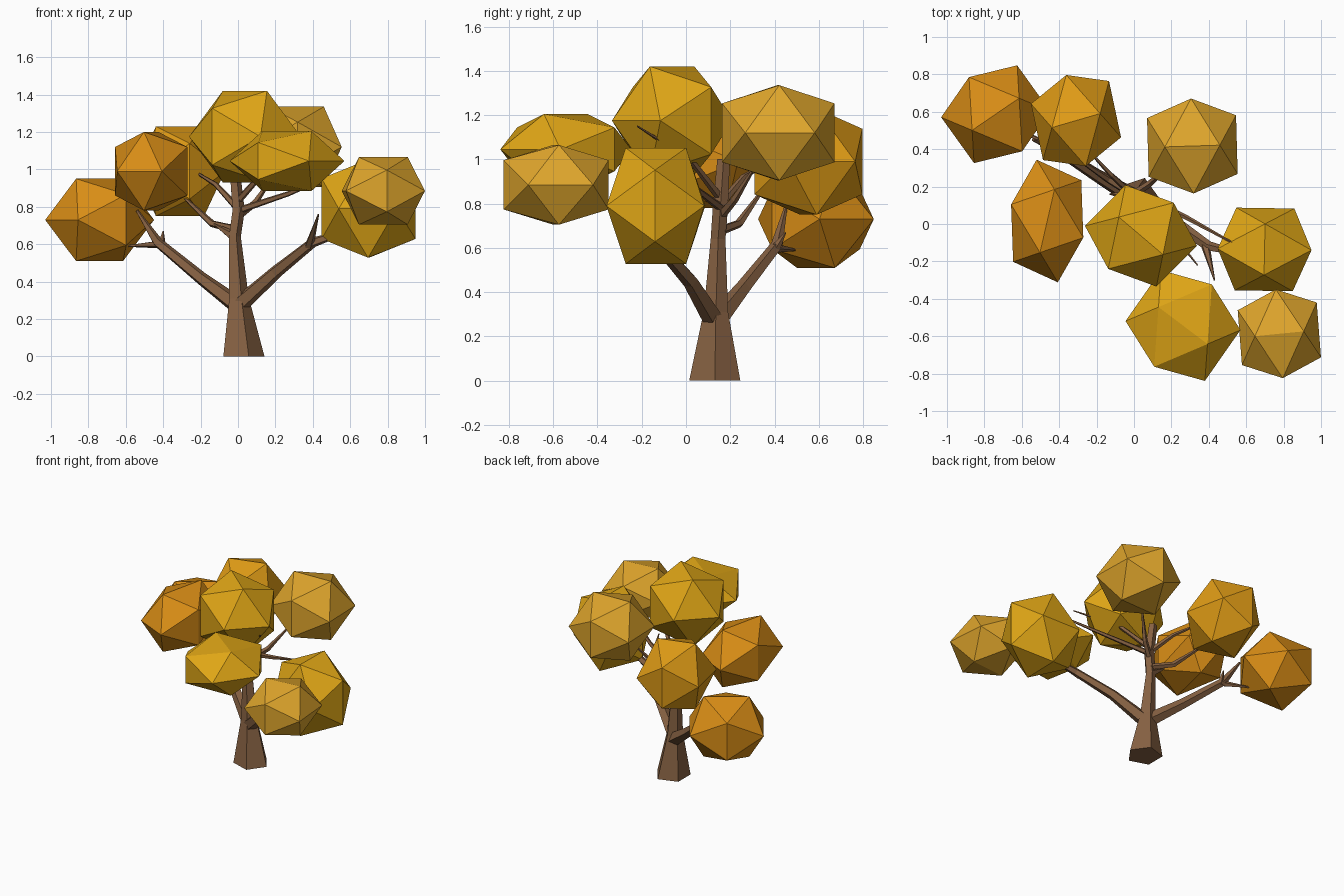
import bpy, bmesh
from math import sin, cos, pi, radians, sqrt
from mathutils import Vector, Matrix

if "Cube" in bpy.data.objects:
    bpy.data.objects.remove(bpy.data.objects["Cube"])


def material(name, rgb):
    m = bpy.data.materials.new(name)
    m.diffuse_color = (*rgb, 1)
    m.use_nodes = True
    m.node_tree.nodes["Principled BSDF"].inputs["Base Color"].default_value = m.diffuse_color
    return m


def finish(name, bm, mat):
    bmesh.ops.recalc_face_normals(bm, faces=bm.faces)
    me = bpy.data.meshes.new(name)
    bm.to_mesh(me)
    bm.free()
    me.materials.append(mat)
    ob = bpy.data.objects.new(name, me)
    bpy.context.collection.objects.link(ob)
    return ob


BARK = material("bark", (0.24, 0.12, 0.055))
ORANGE = material("orange_leaves", (0.70, 0.27, 0.008))
AMBER = material("amber_leaves", (0.74, 0.33, 0.008))
GOLD = material("gold_leaves", (0.74, 0.38, 0.008))
PALE = material("pale_leaves", (0.74, 0.38, 0.025))
PHI = (1 + sqrt(5)) / 2


def limb(name, path, sides=5):
    """Tapered tube through (x, y, z, radius) points; rings stay level on steep limbs."""
    bm = bmesh.new()
    pts = [Vector(p[:3]) for p in path]
    rings = []
    for i, p in enumerate(path):
        d = (pts[min(i + 1, len(pts) - 1)] - pts[max(i - 1, 0)]).normalized()
        rot = Vector((0, 0, 1)).rotation_difference(d).to_matrix()
        if p[2] == 0:
            rot = Matrix.Identity(3)
        rings.append([bm.verts.new(pts[i] + rot @ Vector(
            (p[3] * cos(2 * pi * k / sides), p[3] * sin(2 * pi * k / sides), 0)))
            for k in range(sides)])
    for a, b in zip(rings, rings[1:]):
        for k in range(sides):
            j = (k + 1) % sides
            bm.faces.new((a[k], a[j], b[j], b[k]))
    bm.faces.new(rings[0])
    bm.faces.new(rings[-1])
    finish(name, bm, BARK)


def clump(name, centre, half, angle, mat):
    """Icosahedron with a level top edge, turned about z, then stretched."""
    bm = bmesh.new()
    for a in (-1, 1):
        for b in (-1, 1):
            for v in ((a, 0, b * PHI), (0, a * PHI, b), (a * PHI, b, 0)):
                bm.verts.new(Vector(v) / PHI)
    bmesh.ops.convex_hull(bm, input=bm.verts)
    m = (Matrix.Translation(centre) @ Matrix.Diagonal((*half, 1))
         @ Matrix.Rotation(radians(angle), 4, 'Z'))
    bmesh.ops.transform(bm, matrix=m, verts=bm.verts)
    finish(name, bm, mat)


# Trunk and central leader
limb("trunk", [(0.02, 0.13, 0, 0.1215), (0, 0.135, 0.31, 0.058), (-0.02, 0.145, 0.64, 0.035),
               (0.0, 0.155, 0.78, 0.036), (-0.02, 0.17, 1.0, 0.03)])

# Main side branches
limb("left_branch", [(0.0, 0.14, 0.27, 0.05), (-0.2, 0.26, 0.42, 0.036),
                     (-0.43, 0.41, 0.61, 0.028), (-0.54, 0.45, 0.78, 0.008)])
limb("right_branch", [(0.0, 0.13, 0.27, 0.05), (0.2, 0.02, 0.45, 0.036),
                      (0.4, -0.12, 0.61, 0.028), (0.62, -0.17, 0.68, 0.01)])

# Twigs reaching into the foliage
twigs = [
    [(-0.41, 0.40, 0.59, 0.025), (-0.40, 0.45, 0.67, 0.003)],
    [(-0.42, 0.40, 0.60, 0.022), (-0.60, 0.50, 0.59, 0.004)],
    [(0.38, -0.11, 0.59, 0.025), (0.43, -0.30, 0.76, 0.004)],
    [(-0.02, 0.15, 0.64, 0.03), (-0.13, 0.16, 0.71, 0.004)],
    [(-0.01, 0.16, 0.68, 0.022), (-0.14, 0.24, 0.71, 0.02), (-0.32, 0.36, 0.88, 0.006)],
    [(0.0, 0.16, 0.75, 0.022), (0.09, 0.22, 0.82, 0.018), (0.20, 0.32, 0.98, 0.005)],
    [(0.0, 0.16, 0.78, 0.02), (0.27, 0.04, 0.87, 0.014), (0.58, -0.13, 1.0, 0.004)],
    [(-0.01, 0.16, 0.82, 0.02), (0.15, 0.02, 1.0, 0.014), (0.34, -0.22, 1.15, 0.004)],
    [(-0.01, 0.16, 0.80, 0.02), (-0.12, 0.26, 0.92, 0.014), (-0.25, 0.40, 1.0, 0.005)],
]
for i, path in enumerate(twigs, 1):
    limb(f"twig_{i}", path)

# Leaf clumps
clump("leaves_far_left", (-0.74, 0.587, 0.73), (0.248, 0.242, 0.22), 35, ORANGE)
clump("leaves_back_left", (-0.31, 0.553, 0.99), (0.215, 0.251, 0.24), 14, AMBER)
clump("leaves_left", (-0.464, 0.016, 0.99), (0.203, 0.287, 0.21), 72, ORANGE)
clump("leaves_top", (0.037, -0.063, 1.175), (0.259, 0.24, 0.245), -42.5, GOLD)
clump("leaves_back_right", (0.312, 0.417, 1.12), (0.238, 0.254, 0.215), 1.7, PALE)
clump("leaves_right", (0.698, -0.136, 0.79), (0.251, 0.221, 0.262), 89, GOLD)
clump("leaves_front", (0.262, -0.543, 1.045), (0.262, 0.272, 0.16), -36, GOLD)
clump("leaves_front_right", (0.777, -0.587, 0.885), (0.212, 0.238, 0.18), 5, PALE)
